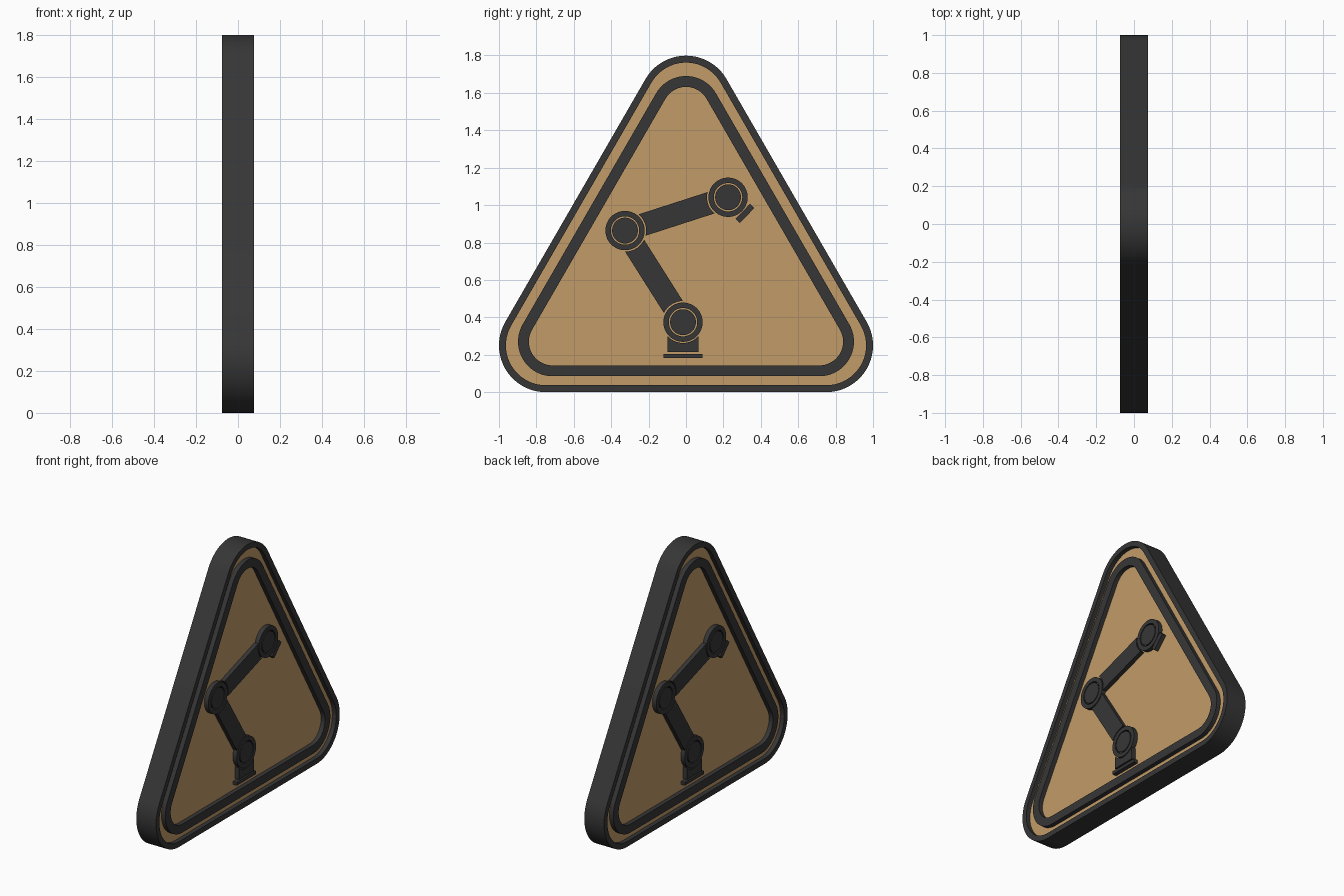
import bpy, bmesh, math
from mathutils import Vector

cube = bpy.data.objects.get("Cube")
if cube:
    bpy.data.objects.remove(cube, do_unlink=True)


def material(name, rgb):
    m = bpy.data.materials.new(name)
    m.use_nodes = True
    m.diffuse_color = (*rgb, 1)
    bsdf = m.node_tree.nodes["Principled BSDF"]
    bsdf.inputs["Base Color"].default_value = (*rgb, 1)
    bsdf.inputs["Roughness"].default_value = 0.7
    return m


CHARCOAL = material("charcoal", (0.037, 0.037, 0.037))
TAN = material("tan", (0.54, 0.33, 0.14))

FACE = 0.075    # height of the raised faces
PANEL = 0.045   # height of the recessed panel


# Outlines are lists of (y, z) points
def arc(c, r, a0, a1, n):
    return [(c[0] + r * math.cos(a0 + (a1 - a0) * i / n),
             c[1] + r * math.sin(a0 + (a1 - a0) * i / n)) for i in range(n + 1)]


def circle(c, r, n=48):
    return arc(c, r, 0, math.tau, n)[:-1]


def triangle(half, base, r):
    """Rounded equilateral triangle around three corner centres."""
    corners = [(half, base), (0, base + half * math.sqrt(3)), (-half, base)]
    pts = []
    for i, c in enumerate(corners):
        a = math.radians(-90 + 120 * i)
        pts += arc(c, r, a, a + math.radians(120), 20)
    return pts


def link(a, direction, half, r, length, far_r=None):
    """Bar that hugs a round joint at a, and another at its far end if far_r."""
    d = Vector(direction).normalized()
    side = Vector((-d.y, d.x))
    steps = [half * (1 - i / 5) for i in range(11)]
    pts = [Vector(a) + d * math.sqrt(r * r - s * s) + side * s for s in steps]
    if far_r:
        pts += [Vector(a) + d * (length - math.sqrt(far_r ** 2 - s * s)) + side * s
                for s in reversed(steps)]
    else:
        pts += [Vector(a) + d * length - side * half, Vector(a) + d * length + side * half]
    return [tuple(p) for p in pts]


def bar(a, direction, half, near, far):
    d = Vector(direction).normalized()
    side = Vector((-d.y, d.x))
    return [tuple(Vector(a) + d * u + side * (s * half))
            for u, s in ((near, -1), (far, -1), (far, 1), (near, 1))]


def prism(name, outline, x0, x1, mat, hole=None):
    """Extrude an outline along x, with an optional matching hole."""
    bm = bmesh.new()

    def loop(pts, x):
        return [bm.verts.new((x, y, z)) for y, z in pts]

    def bridge(p, q):
        n = len(p)
        for i in range(n):
            j = (i + 1) % n
            bm.faces.new((p[i], p[j], q[j], q[i]))

    lo, hi = loop(outline, x0), loop(outline, x1)
    bridge(lo, hi)
    if hole:
        hlo, hhi = loop(hole, x0), loop(hole, x1)
        bridge(hhi, hlo)
        bridge(hi, hhi)
        bridge(hlo, lo)
    else:
        bm.faces.new(hi)
        bm.faces.new(lo)
    bmesh.ops.recalc_face_normals(bm, faces=bm.faces)
    mesh = bpy.data.meshes.new(name)
    bm.to_mesh(mesh)
    bm.free()
    mesh.materials.append(mat)
    ob = bpy.data.objects.new(name, mesh)
    bpy.context.collection.objects.link(ob)
    bpy.ops.object.select_all(action='DESELECT')
    ob.select_set(True)
    bpy.context.view_layer.objects.active = ob
    bpy.ops.object.shade_smooth_by_angle(angle=math.radians(30))
    return ob


def both_sides(name, outline, hole=None):
    """Raised part on the +x face, repeated half a turn round on the -x face."""
    ob = prism(name + "_left", outline, PANEL - 0.01, FACE, CHARCOAL, hole)
    twin = ob.copy()
    twin.name = name + "_right"
    twin.rotation_euler.z = math.pi
    bpy.context.collection.objects.link(twin)


# Sign body: outer rim and recessed panel
prism("outer_rim", triangle(0.75, 0.25, 0.25), -FACE, FACE, CHARCOAL,
      hole=triangle(0.75, 0.25, 0.213))
prism("panel", triangle(0.75, 0.25, 0.23), -PANEL, PANEL, TAN)

# Raised inner border
both_sides("inner_border", triangle(0.713, 0.27, 0.185), triangle(0.713, 0.27, 0.127))

# Robot arm joints: ring with a separate centre cap
shoulder, elbow, wrist = (-0.016, 0.374), (-0.326, 0.864), (0.225, 1.042)
for name, c in (("shoulder", shoulder), ("elbow", elbow), ("wrist", wrist)):
    both_sides(name + "_ring", circle(c, 0.105), circle(c, 0.076))
    both_sides(name + "_cap", circle(c, 0.069))

# Arm segments between the joints
for name, a, b in (("lower_arm", shoulder, elbow), ("upper_arm", elbow, wrist)):
    d = Vector(b) - Vector(a)
    both_sides(name, link(a, d, 0.06, 0.113, d.length, 0.113))

# Pedestal and foot plate
both_sides("pedestal", link(shoulder, (0, -1), 0.082, 0.111, 0.16))
both_sides("foot_plate", bar(shoulder, (0, -1), 0.104, 0.17, 0.192))

# Tool flange on the wrist
both_sides("tool_flange", bar(wrist, (0.72, -0.69), 0.056, 0.109, 0.141))
